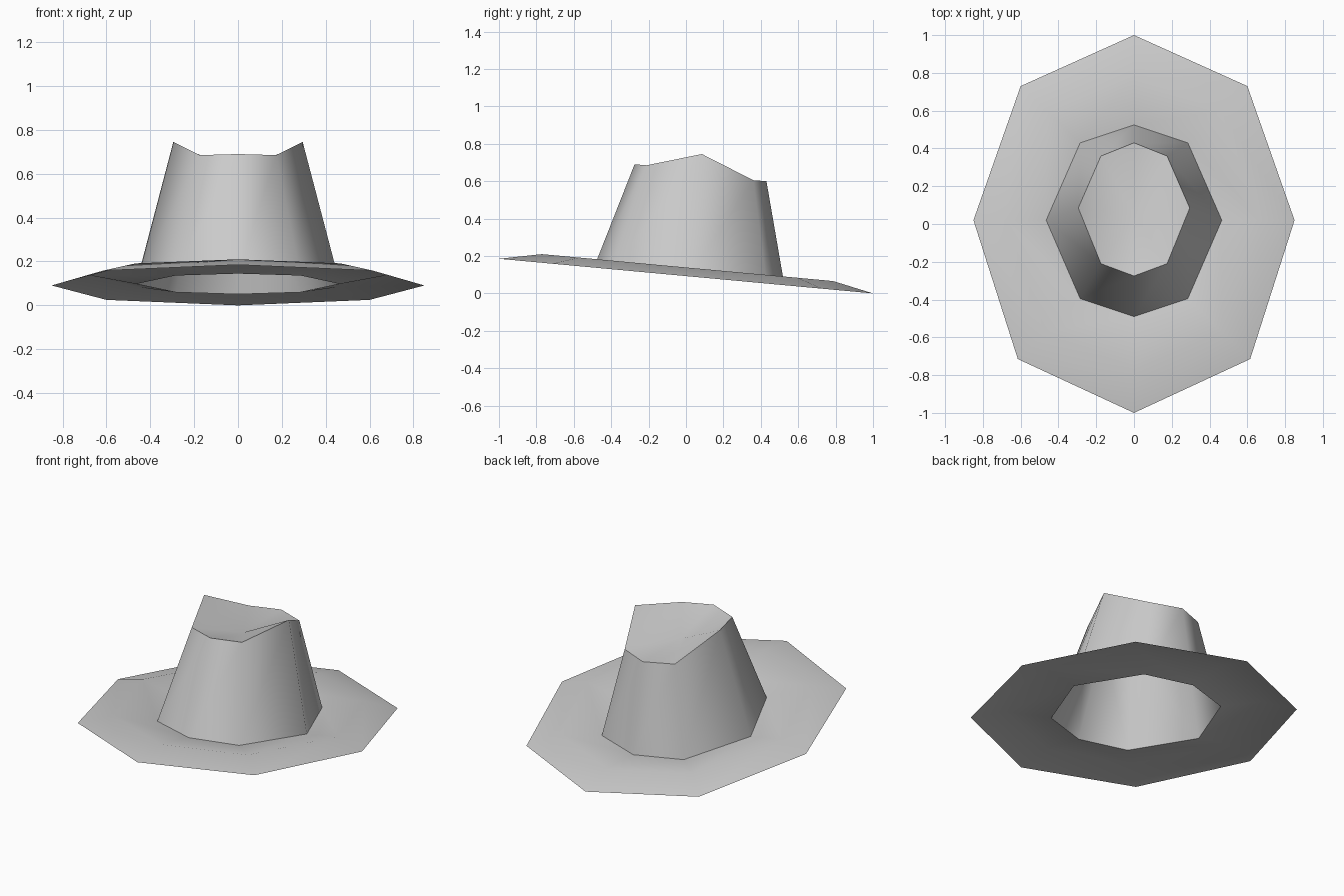
import bpy
from mathutils import Vector

cube = bpy.data.objects.get("Cube")
if cube:
    bpy.data.objects.remove(cube, do_unlink=True)

# One plain grey for the whole hat
felt = bpy.data.materials.new("grey_felt")
felt.use_nodes = True
colour = (0.6, 0.6, 0.6, 1)
felt.diffuse_color = colour
felt.node_tree.nodes["Principled BSDF"].inputs["Base Color"].default_value = colour


def full_ring(half):
    """Eight-sided ring from its +x half, listed back to front."""
    half = [Vector(p) for p in half]
    return half + [Vector((-p.x, p.y, p.z)) for p in half[-2:0:-1]]


def tilted(half, lift=0):
    """Place a flat outline on the sloping brim plane."""
    return full_ring([(x, y, 0.0925 + lift - 0.0925 * y) for x, y in half])


def build(name, rings, tip=None):
    """Bridge rings in order; optionally close the last one to a tip point."""
    verts = [p for ring in rings for p in ring]
    n = len(rings[0])
    faces = []
    for r in range(len(rings) - 1):
        for i in range(n):
            j = (i + 1) % n
            faces.append((r * n + j, r * n + i, (r + 1) * n + i, (r + 1) * n + j))
    if tip:
        last = len(verts) - n
        verts.append(Vector(tip))
        faces += [(last + (i + 1) % n, last + i, len(verts) - 1) for i in range(n)]
    mesh = bpy.data.meshes.new(name)
    mesh.from_pydata(verts, [], faces)
    mesh.shade_smooth()
    mesh.materials.append(felt)
    obj = bpy.data.objects.new(name, mesh)
    bpy.context.collection.objects.link(obj)
    return obj


# Outlines
rim = tilted([(0, 1), (0.6, 0.73), (0.85, 0.02), (0.615, -0.715), (0, -1)])
base = tilted([(0, 0.525), (0.285, 0.43), (0.465, 0.02), (0.285, -0.395), (0, -0.49)], 0.007)
ridge = [b.lerp(r, 0.55) + Vector((0, 0, 0.043)) for b, r in zip(base, rim)]
top = full_ring([(0, 0.43, 0.6), (0.175, 0.36, 0.605), (0.295, 0.085, 0.745),
                 (0.175, -0.21, 0.685), (0, -0.275, 0.69)])

# Parts: arched brim, open crown wall, dented crown top
build("brim", [rim, ridge, base])
build("crown_wall", [base, top])
build("crown_top", [top], tip=(0, 0.05, 0.6))
